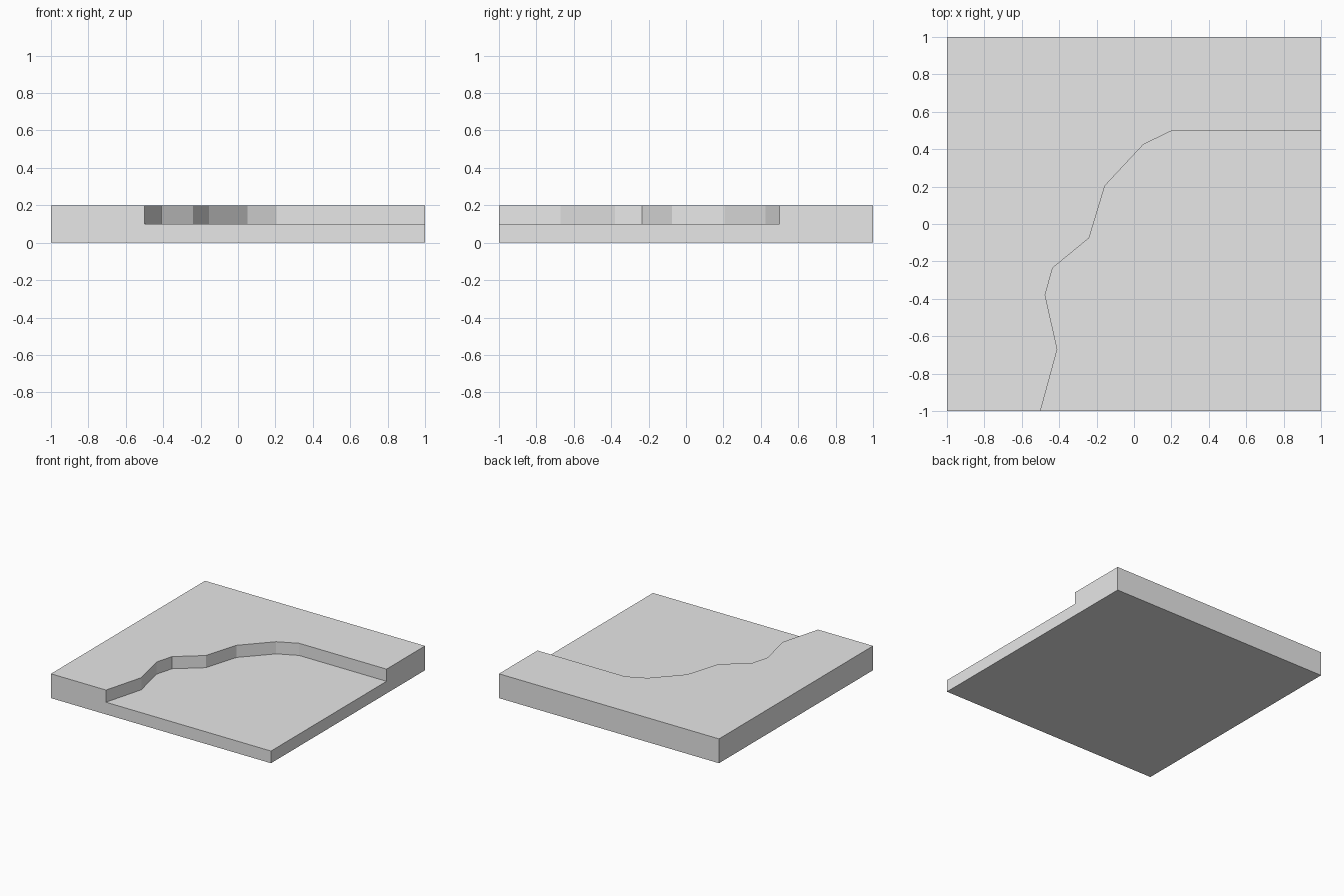
import bpy
import bmesh
import math
from mathutils import Vector

cube = bpy.data.objects.get("Cube")
if cube:
    bpy.data.objects.remove(cube, do_unlink=True)

STEP = 0.1  # height of each of the two levels

# Irregular edge between the low ground and the high ground
ledge = [(-0.5, -1), (-0.41, -0.67), (-0.475, -0.38), (-0.435, -0.235),
         (-0.24, -0.075), (-0.155, 0.205), (0.05, 0.425), (0.205, 0.5), (1, 0.5)]
low_corner = [(1, -1)]
high_corners = [(1, 1), (-1, 1), (-1, -1)]
outline = [ledge[0]] + low_corner + [ledge[-1]] + high_corners

bm = bmesh.new()

# Slab: bottom, outer walls and a top split along the ledge
bottom = [bm.verts.new((x, y, 0)) for x, y in outline]
top = {p: bm.verts.new((*p, STEP)) for p in outline + ledge[1:-1]}
bm.faces.new(bottom[::-1])
for i, p in enumerate(outline):
    j = (i + 1) % len(outline)
    bm.faces.new((bottom[i], bottom[j], top[outline[j]], top[p]))
bm.faces.new([top[p] for p in low_corner + ledge[::-1]])
high_ground = bm.faces.new([top[p] for p in high_corners + ledge])

# Raise the high ground, leaving a faceted bank
raised = bmesh.ops.extrude_discrete_faces(bm, faces=[high_ground])["faces"]
bmesh.ops.translate(bm, verts=list(raised[0].verts), vec=Vector((0, 0, STEP)))

# Merge coplanar wall pieces
bmesh.ops.dissolve_limit(bm, angle_limit=math.radians(1), verts=bm.verts[:], edges=bm.edges[:])
bmesh.ops.recalc_face_normals(bm, faces=bm.faces[:])

mesh = bpy.data.meshes.new("stepped_ground_tile")
bm.to_mesh(mesh)
bm.free()
tile = bpy.data.objects.new("stepped_ground_tile", mesh)
bpy.context.collection.objects.link(tile)

# Plain grey surface
grey = bpy.data.materials.new("light_grey")
grey.use_nodes = True
colour = (0.8, 0.8, 0.8, 1)
grey.diffuse_color = colour
grey.node_tree.nodes["Principled BSDF"].inputs["Base Color"].default_value = colour
mesh.materials.append(grey)
